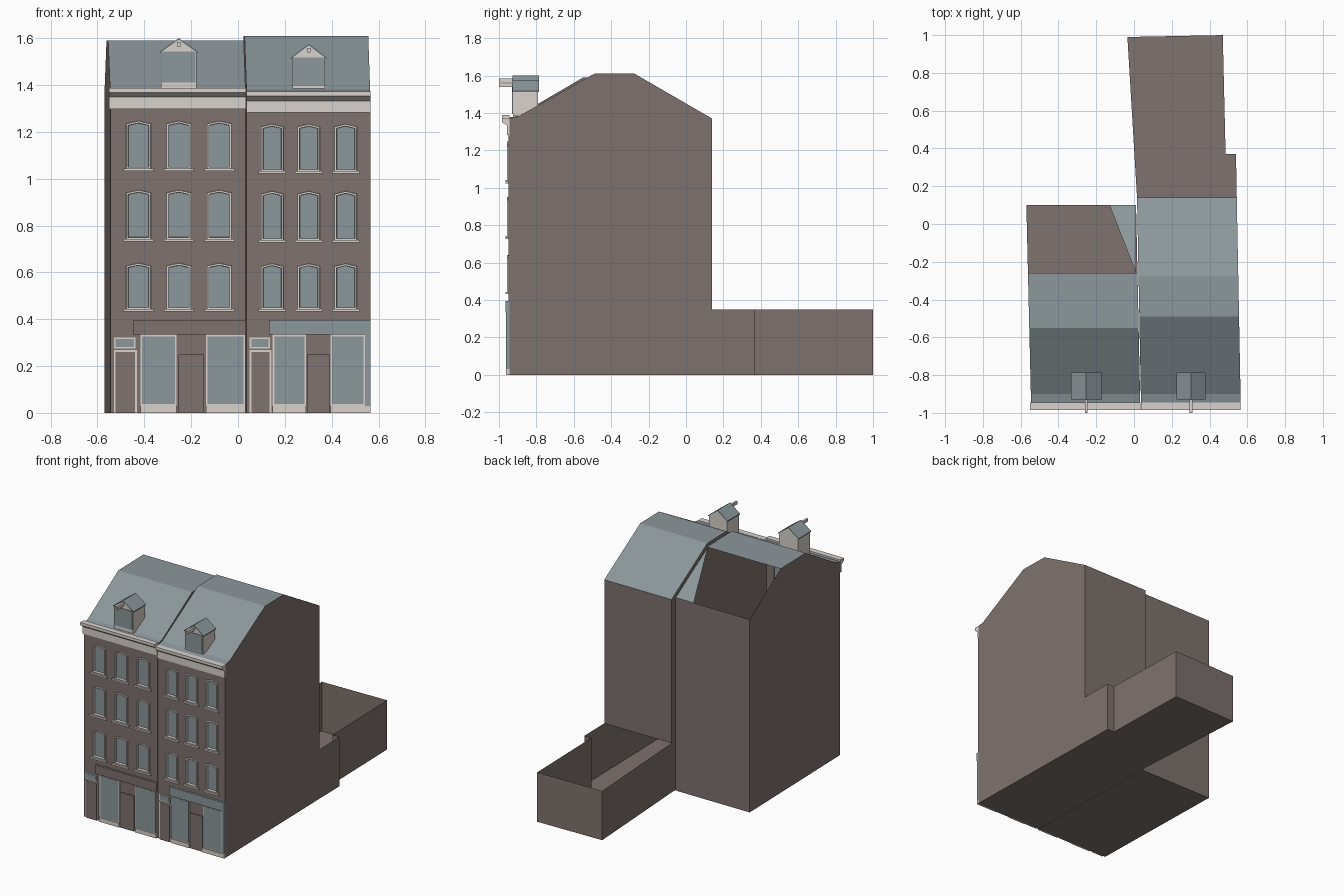
import bpy, bmesh, math
from mathutils import Vector

if "Cube" in bpy.data.objects:
    bpy.data.objects.remove(bpy.data.objects["Cube"])


def paint(name, r, g, b):
    m = bpy.data.materials.new(name)
    lin = [((c / 255 + 0.055) / 1.055) ** 2.4 for c in (r, g, b)]
    m.diffuse_color = (*lin, 1)
    m.use_nodes = True
    m.node_tree.nodes["Principled BSDF"].inputs["Base Color"].default_value = m.diffuse_color
    return m


BRICK = paint("brick", 126, 114, 110)
SLATE = paint("slate_blue", 140, 151, 155)
CREAM = paint("cream", 216, 210, 204)
MATS = [BRICK, SLATE, CREAM]


def finish(name, bm, mat=0):
    me = bpy.data.meshes.new(name)
    for m in MATS:
        me.materials.append(m)
    if mat is not None:
        for f in bm.faces:
            f.material_index = mat
    bm.to_mesh(me)
    bm.free()
    ob = bpy.data.objects.new(name, me)
    bpy.context.collection.objects.link(ob)
    return ob


def sheets(name, polys, mat):
    """Open shell made of separate polygons welded at their corners."""
    bm = bmesh.new()
    for p in polys:
        bm.faces.new([bm.verts.new(v) for v in p])
    bmesh.ops.remove_doubles(bm, verts=bm.verts, dist=1e-5)
    return finish(name, bm, mat)


def prism(name, pts, direction, mat):
    """Closed solid: polygon swept along a direction."""
    bm = bmesh.new()
    d = Vector(direction)
    a = [bm.verts.new(p) for p in pts]
    b = [bm.verts.new(Vector(p) + d) for p in pts]
    bm.faces.new(a)
    bm.faces.new(b[::-1])
    for i in range(len(a)):
        j = (i + 1) % len(a)
        bm.faces.new((a[j], a[i], b[i], b[j]))
    bmesh.ops.recalc_face_normals(bm, faces=bm.faces)
    return finish(name, bm, mat)


def box(name, x0, x1, z0, z1, y0, mat, y1=-0.945):
    return prism(name, [(x0, y0, z0), (x1, y0, z0), (x1, y0, z1), (x0, y0, z1)],
                 (0, y1 - y0, 0), mat)


FRONT = -0.95


def front_wall(name, x0, x1, top, centres, half, floors):
    """Brick grid whose window cells become raised frames with sunken glass."""
    xs = sorted([x0, x1] + [c + k * half for c in centres for k in (-1, 0, 1)])
    zs = sorted([0, top] + [z for f in floors for z in f])
    bm = bmesh.new()
    v = {}
    for i, x in enumerate(xs):
        for j, z in enumerate(zs):
            arch = 0.012 if j and j % 2 == 0 and x in centres else 0
            v[i, j] = bm.verts.new((x, FRONT, z + arch))
    windows = {}
    for i in range(len(xs) - 1):
        for j in range(len(zs) - 1):
            f = bm.faces.new((v[i, j], v[i + 1, j], v[i + 1, j + 1], v[i, j + 1]))
            if j % 2 == 1 and i % 3 != 0:
                windows.setdefault((i // 3, j), []).append(f)
    bm.normal_update()
    for fs in windows.values():
        for thick, depth in ((0.001, 0.008), (0.008, 0), (0.001, -0.02)):
            ring = bmesh.ops.inset_region(bm, faces=fs, thickness=thick, depth=depth,
                                          use_even_offset=True)
            for f in ring["faces"]:
                f.material_index = 2
        for f in fs:
            f.material_index = 1
    finish(name, bm, None)
    # Sills
    for c in centres:
        for z0, _ in floors:
            box("window_sill", c - half - 0.011, c + half + 0.011, z0 - 0.008, z0 + 0.003, -0.966, 2)


def house(side, left, right, roof, back_z):
    """left/right: (x at front, x at back, y back); roof: (y, z) from front to back."""
    yb = roof[-1][0]

    def at(e, y):
        return e[0] + (e[1] - e[0]) * (y - FRONT) / (yb - FRONT)
    # Gable walls, following the roof line
    gables = []
    for e in (left, right):
        gables.append([(at(e, FRONT), FRONT, 0), (at(e, yb), yb, 0)]
                      + [(at(e, y), y, z) for y, z in reversed(roof)])
    gables[0].reverse()
    rear = [(right[1], yb, back_z), (left[1], yb, back_z),
            (left[1], yb, roof[-1][1]), (right[1], yb, roof[-1][1])]
    floor = [(left[0], FRONT, 0), (left[1], yb, 0), (right[1], yb, 0), (right[0], FRONT, 0)]
    sheets(side + "_walls", gables + [rear, floor], 0)
    return [[(at(left, a), a, za), (at(right, a), a, za), (at(right, b), b, zb), (at(left, b), b, zb)]
            for (a, za), (b, zb) in zip(roof, roof[1:])]


# House shells and roofs; the left house is open behind its ridge
l_roof = house("left", (-0.545, -0.57), (0.033, 0.011),
               [(FRONT, 1.375), (-0.9, 1.385), (-0.55, 1.59), (-0.26, 1.59), (0.1, 1.37)], 0)
sheets("left_roof", l_roof[:3] + [[(0.011, -0.26, 1.59), (0.011, 0.1, 1.37), (-0.13, 0.1, 1.37)]], 1)
r_roof = house("right", (0.037, 0.016), (0.565, 0.544),
               [(FRONT, 1.37), (-0.9, 1.38), (-0.49, 1.61), (-0.275, 1.61), (0.14, 1.37)], 0.35)
sheets("right_roof", r_roof, 1)

# Open rear yard with a stepped side
yard = [(0.544, 0.14), (0.54, 0.37), (0.485, 0.37), (0.47, 1.0), (-0.035, 0.99), (0.016, 0.14)]
sheets("rear_yard", [[(*a, 0), (*b, 0), (*b, 0.35), (*a, 0.35)] for a, b in zip(yard, yard[1:])]
       + [[(*p, 0) for p in reversed(yard)]], 0)

# Street fronts
front_wall("left_front", -0.545, 0.033, 1.375, [-0.425, -0.253, -0.08], 0.053,
           [(0.44, 0.628), (0.74, 0.94), (1.04, 1.235)])
front_wall("right_front", 0.037, 0.565, 1.37, [0.146, 0.302, 0.46], 0.048,
           [(0.44, 0.626), (0.735, 0.935), (1.03, 1.222)])

# Cornices with gutter
for side, x0, x1, dz in (("left", -0.55, 0.035, 0), ("right", 0.037, 0.565, -0.016)):
    profile = [(-0.945, 1.298), (-0.957, 1.298), (-0.957, 1.348), (-0.962, 1.352),
               (-0.985, 1.368), (-0.985, 1.388), (-0.945, 1.388)]
    prism(side + "_cornice", [(x0, y, z + dz) for y, z in profile], (x1 - x0, 0, 0), 2)

# Dormers with hoist beams
for side, c, h, z in (("left", -0.253, 0.075, 1.60), ("right", 0.302, 0.07, 1.575)):
    eave = z - 0.055
    prism(side + "_dormer", [(c - h, -0.925, 1.385), (c + h, -0.925, 1.385), (c + h, -0.925, eave),
                             (c, -0.925, z - 0.006), (c - h, -0.925, eave)], (0, 0.135, 0), 2)
    box(side + "_dormer_window", c - h + 0.003, c + h - 0.003, 1.41 if side == "left" else 1.395,
        eave - 0.003, -0.929, 1, -0.92)
    for s in (-1, 1):
        e = c + s * (h + 0.006)
        prism(side + "_dormer_roof", [(c, -0.928, z), (e, -0.928, eave - 0.003),
                                      (e, -0.928, eave - 0.009), (c, -0.928, z - 0.007)],
              (0, 0.142, 0), 1)
    box(side + "_hoist_beam", c - 0.007, c + 0.007, z - 0.037, z - 0.016, -1.0, 2, -0.92)


def framed(name, x0, x1, z0, z1, mat):
    """Panel with a thin cream surround."""
    box(name + "_surround", x0, x1, z0, z1, -0.956, 2)
    box(name, x0 + 0.007, x1 - 0.007, z0 + (0.007 if z0 else 0), z1 - 0.007, -0.959, mat)


# Ground floor: house door, shop windows, shop door and sign per house
shops = (("left", -0.53, -0.432, (-0.417, -0.262), (-0.255, -0.147), (-0.137, 0.031), (-0.447, 0.035), 0),
         ("right", 0.05, 0.142, (0.148, 0.29), (0.295, 0.393), (0.395, 0.543), (0.132, 0.565), 1))
for side, d0, d1, w1, sd, w2, sign, mat in shops:
    framed(side + "_house_door", d0, d1, 0, 0.268, 0)
    framed(side + "_transom", d0, d1 - 0.005, 0.275, 0.322, 1)
    for w in (w1, w2):
        framed(side + "_shop_window", *w, 0.03, 0.334, 1)
        box(side + "_plinth", *w, 0, 0.03, -0.962, 2)
    box(side + "_shop_door", *sd, 0, 0.25, -0.957, 0)
    box(side + "_shop_sign", *sign, 0.334, 0.396, -0.965, mat)
box("shop_pillar", 0.543, 0.565, 0.03, 0.334, -0.962, 1)
box("pillar_plinth", 0.543, 0.565, 0, 0.03, -0.962, 2)
